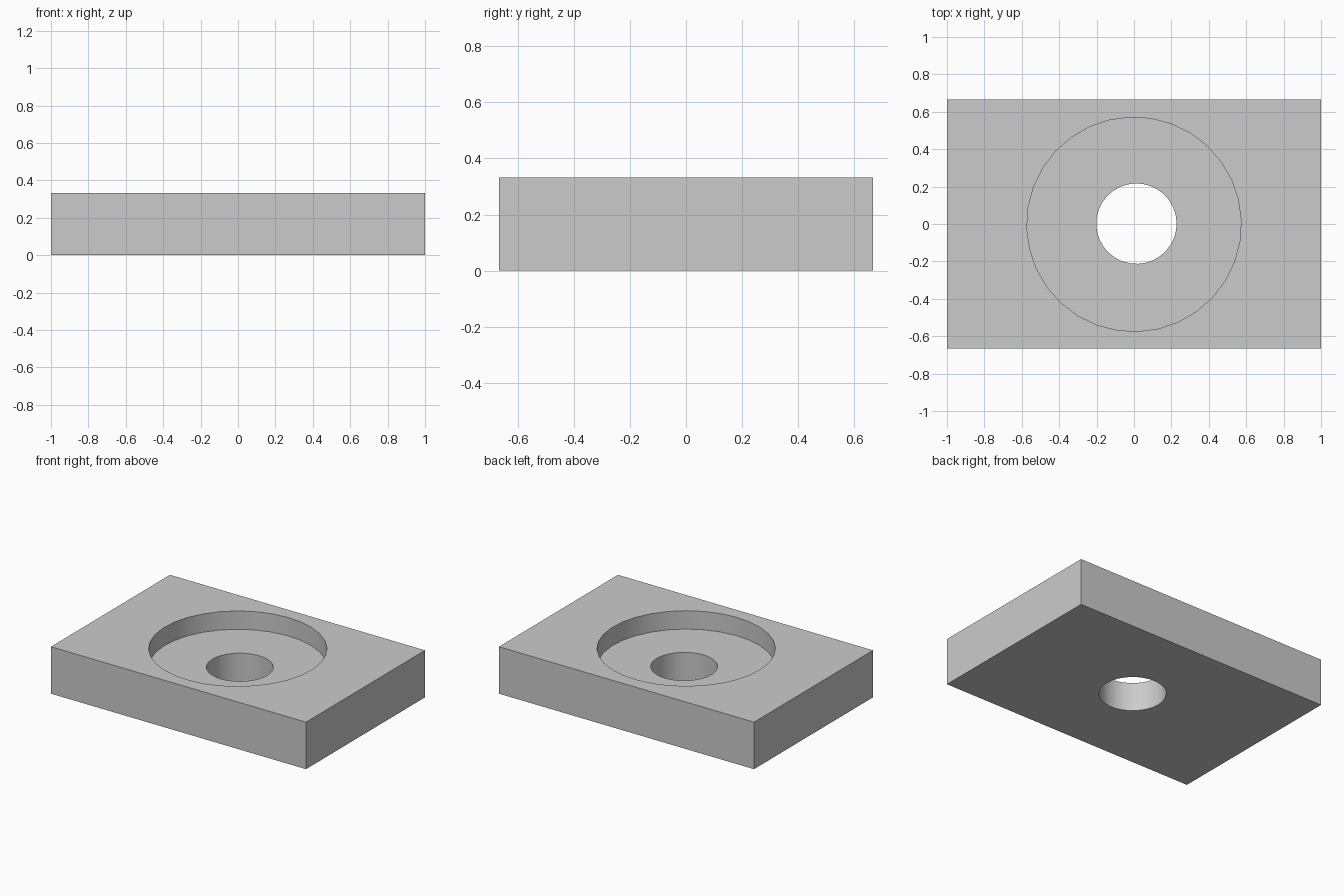
import bpy
import math

default = bpy.data.objects.get("Cube")
if default:
    bpy.data.objects.remove(default, do_unlink=True)

LENGTH, WIDTH, HEIGHT = 2.0, 1.333, 0.333
RECESS_DEPTH = 0.13

grey = bpy.data.materials.new("light_grey")
grey.use_nodes = True
colour = (0.6, 0.6, 0.6, 1)
grey.diffuse_color = colour
grey.node_tree.nodes["Principled BSDF"].inputs["Base Color"].default_value = colour

# Rectangular plate
bpy.ops.mesh.primitive_cube_add(size=1, location=(0, 0, HEIGHT / 2))
plate = bpy.context.object
plate.name = "counterbored_plate"
plate.scale = (LENGTH, WIDTH, HEIGHT)
bpy.ops.object.transform_apply(location=True, rotation=False, scale=True)
plate.data.materials.append(grey)


def cut_round(name, radius, bottom, x, y):
    """Cut a vertical round pocket from the given height up through the top."""
    top = HEIGHT + 0.2
    bpy.ops.mesh.primitive_cylinder_add(
        vertices=32, radius=radius, depth=top - bottom,
        location=(x, y, (top + bottom) / 2), rotation=(0, 0, math.radians(2)))
    cutter = bpy.context.object
    cutter.name = name
    cutter.hide_render = True
    cutter.data.materials.append(grey)

    bpy.ops.object.select_all(action="DESELECT")
    plate.select_set(True)
    bpy.context.view_layer.objects.active = plate
    mod = plate.modifiers.new(name, "BOOLEAN")
    mod.operation = "DIFFERENCE"
    mod.solver = "EXACT"
    mod.object = cutter
    bpy.ops.object.modifier_apply(modifier=mod.name)
    bpy.data.objects.remove(cutter, do_unlink=True)


# Wide shallow recess, then the slightly offset through hole
cut_round("recess_cutter", 0.573, HEIGHT - RECESS_DEPTH, 0, -0.002)
cut_round("hole_cutter", 0.215, -0.2, 0.013, 0.002)

# Smooth round walls with sharp rims
plate.select_set(True)
bpy.context.view_layer.objects.active = plate
bpy.ops.object.shade_smooth_by_angle(angle=math.radians(30))
